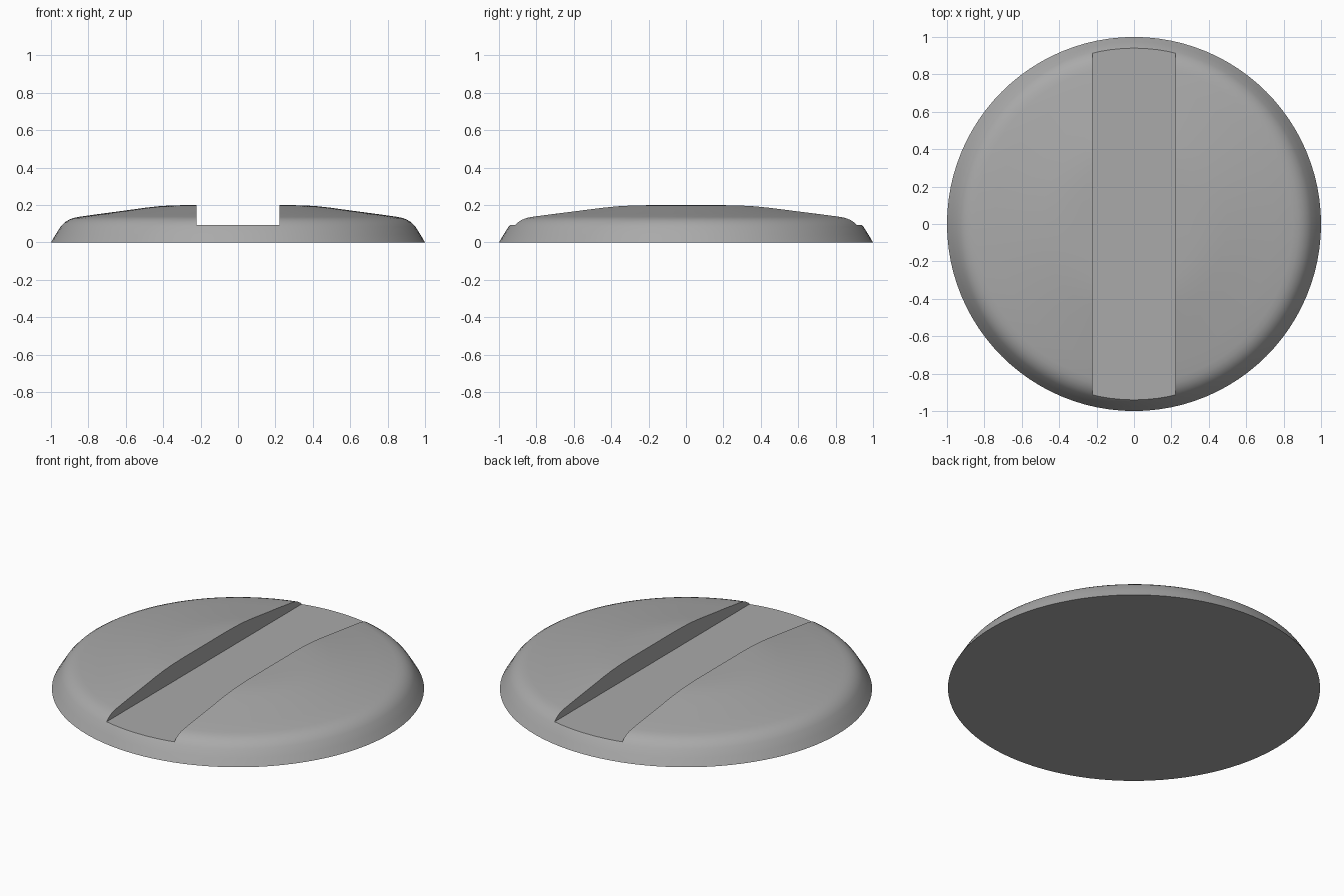
import bpy, bmesh, math

if "Cube" in bpy.data.objects:
    bpy.data.objects.remove(bpy.data.objects["Cube"])

# Screw-head cap: revolved domed disc with a straight slot cut across it
PROFILE = [(1.0, 0.0), (0.975, 0.042), (0.948, 0.085), (0.928, 0.106), (0.905, 0.121),
           (0.88, 0.131), (0.85, 0.137), (0.75, 0.151), (0.6, 0.171), (0.5, 0.185),
           (0.43, 0.193), (0.37, 0.197), (0.3, 0.199)]
SIDES = 96
SLOT_HALF, SLOT_FLOOR = 0.222, 0.093

grey = bpy.data.materials.new("grey_metal")
grey.diffuse_color = (0.4, 0.4, 0.4, 1)
grey.use_nodes = True
grey.node_tree.nodes["Principled BSDF"].inputs["Base Color"].default_value = grey.diffuse_color


def add_object(name, bm):
    mesh = bpy.data.meshes.new(name)
    bm.to_mesh(mesh)
    bm.free()
    obj = bpy.data.objects.new(name, mesh)
    bpy.context.collection.objects.link(obj)
    mesh.materials.append(grey)
    return obj


# Domed disc with closed top and bottom
bm = bmesh.new()
rings = [[bm.verts.new((r * math.cos(2 * math.pi * i / SIDES),
                        r * math.sin(2 * math.pi * i / SIDES), z))
          for i in range(SIDES)] for r, z in PROFILE]
for low, high in zip(rings, rings[1:]):
    for i in range(SIDES):
        j = (i + 1) % SIDES
        bm.faces.new((low[i], low[j], high[j], high[i]))
bm.faces.new(rings[-1])
bm.faces.new(rings[0][::-1])
disc = add_object("slotted_disc", bm)

# Slot cutter
bm = bmesh.new()
bmesh.ops.create_cube(bm, size=1)
bmesh.ops.scale(bm, vec=(2 * SLOT_HALF, 3, 0.5), verts=bm.verts)
bmesh.ops.translate(bm, vec=(0, 0, SLOT_FLOOR + 0.25), verts=bm.verts)
cutter = add_object("slot_cutter", bm)

# Cut the slot
cut = disc.modifiers.new("slot", 'BOOLEAN')
cut.operation = 'DIFFERENCE'
cut.solver = 'EXACT'
cut.object = cutter
bpy.context.view_layer.objects.active = disc
disc.select_set(True)
bpy.ops.object.modifier_apply(modifier=cut.name)
bpy.data.objects.remove(cutter)

# Smooth dome, crisp slot and rim edges
bpy.ops.object.shade_smooth_by_angle(angle=math.radians(30))
